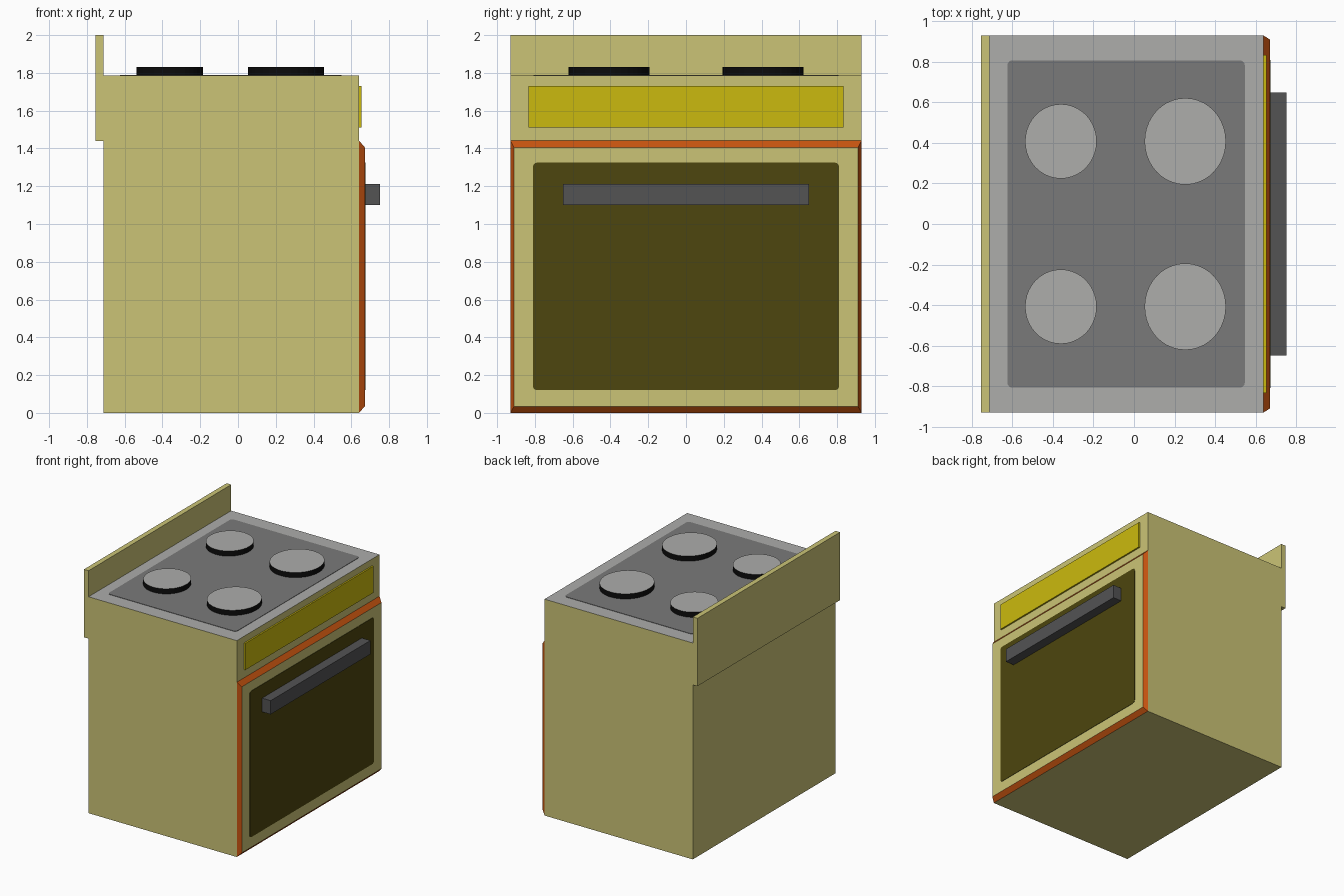
import bpy, math
from mathutils import Vector

if "Cube" in bpy.data.objects:
    bpy.data.objects.remove(bpy.data.objects["Cube"])


def material(name, r, g, b):
    def lin(c):
        c /= 255
        return c / 12.92 if c <= 0.04045 else ((c + 0.055) / 1.055) ** 2.4
    m = bpy.data.materials.new(name)
    m.diffuse_color = (lin(r), lin(g), lin(b), 1)
    m.use_nodes = True
    m.node_tree.nodes["Principled BSDF"].inputs["Base Color"].default_value = m.diffuse_color
    return m


OLIVE = material("olive enamel", 203, 196, 118)
LIGHT = material("light grey metal", 173, 173, 171)
HOB = material("dark grey hob", 122, 122, 122)
BLACK = material("black", 12, 12, 12)
ORANGE = material("orange trim", 200, 84, 16)
YELLOW = material("yellow panel", 203, 186, 14)
GLASS = material("dark olive glass", 77, 70, 14)
GREY = material("handle grey", 83, 83, 84)


def loft(name, lower, upper, side, cap=None):
    """Solid between two matching loops; the upper loop's cap may have its own colour."""
    n = len(lower)
    faces = [(i, (i + 1) % n, n + (i + 1) % n, n + i) for i in range(n)]
    faces += [tuple(reversed(range(n))), tuple(range(n, 2 * n))]
    mesh = bpy.data.meshes.new(name)
    mesh.from_pydata([Vector(v) for v in lower + upper], [], faces)
    mesh.materials.append(side)
    if cap:
        mesh.materials.append(cap)
        mesh.polygons[n + 1].material_index = 1
    obj = bpy.data.objects.new(name, mesh)
    bpy.context.collection.objects.link(obj)
    return obj


def rect(a0, a1, b0, b1, r=0):
    """Counter-clockwise rectangle, optionally with rounded corners."""
    if not r:
        return [(a0, b0), (a1, b0), (a1, b1), (a0, b1)]
    pts = []
    for k, (ca, cb) in enumerate([(a1 - r, b1 - r), (a0 + r, b1 - r),
                                  (a0 + r, b0 + r), (a1 - r, b0 + r)]):
        for s in range(5):
            t = math.pi / 2 * (k + s / 4)
            pts.append((ca + r * math.cos(t), cb + r * math.sin(t)))
    return pts


def at_z(loop, z):
    return [(a, b, z) for a, b in loop]


def at_x(loop, x):
    return [(x, a, b) for a, b in loop]


# Body with metal top, and the back panel
body = rect(-0.713, 0.64, -0.93, 0.93)
loft("body", at_z(body, 0), at_z(body, 1.785), OLIVE, LIGHT)
back = rect(-0.755, -0.713, -0.93, 0.93)
loft("back_panel", at_z(back, 1.44), at_z(back, 2.0), OLIVE)

# Hob surface
hob = rect(-0.625, 0.547, -0.808, 0.808, 0.025)
loft("hob_surface", at_z(hob, 1.784), at_z(hob, 1.788), HOB)

# Four burners, slightly wider across than deep
for x, rx, ry, size in ((-0.361, 0.177, 0.184, "small"), (0.253, 0.201, 0.214, "large")):
    for side, y in (("left", -0.408), ("right", 0.408)):
        ring = [(x + rx * math.cos(i * math.tau / 40), y + ry * math.sin(i * math.tau / 40))
                for i in range(40)]
        loft(f"{size}_burner_{side}", at_z(ring, 1.785), at_z(ring, 1.83), BLACK, LIGHT)

# Oven door with chamfered orange edge
loft("oven_door", at_x(rect(-0.93, 0.93, 0, 1.442), 0.64),
     at_x(rect(-0.91, 0.91, 0.035, 1.405), 0.672), ORANGE, OLIVE)

# Door window
window = rect(-0.81, 0.81, 0.12, 1.325, 0.022)
loft("door_window", at_x(window, 0.671), at_x(window, 0.675), GLASS)

# Door handle
handle = rect(-0.65, 0.65, 1.10, 1.213)
loft("door_handle", at_x(handle, 0.672), at_x(handle, 0.753), GREY)

# Control panel
panel = rect(-0.835, 0.835, 1.51, 1.73)
loft("control_panel", at_x(panel, 0.64), at_x(panel, 0.653), YELLOW)
